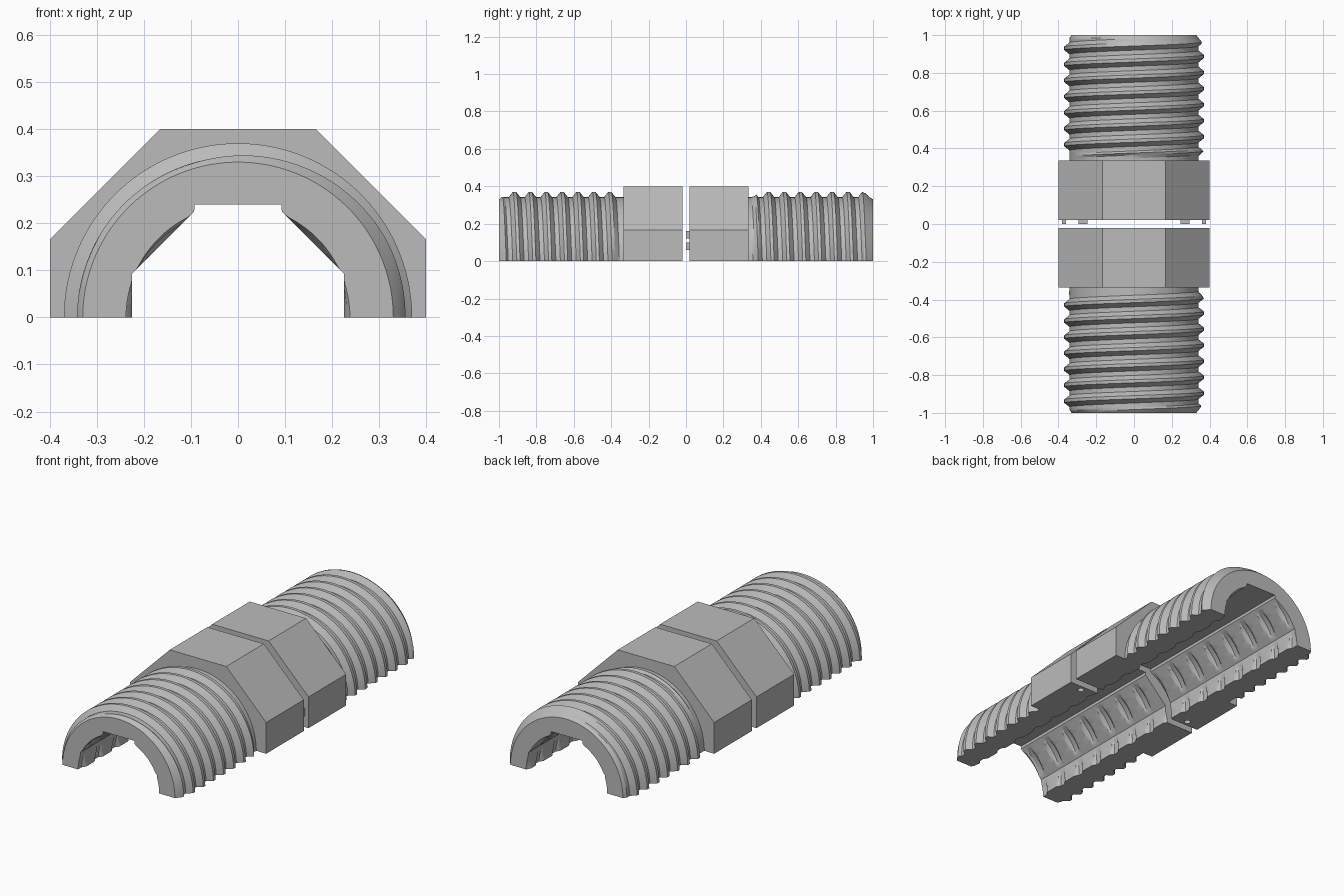
import bpy, bmesh, math

cube = bpy.data.objects.get("Cube")
if cube:
    bpy.data.objects.remove(cube, do_unlink=True)

metal = bpy.data.materials.new("plain grey")
metal.use_nodes = True
metal.diffuse_color = (0.5, 0.5, 0.5, 1)
metal.node_tree.nodes["Principled BSDF"].inputs["Base Color"].default_value = (0.5, 0.5, 0.5, 1)

NUT_END, NUT_START = 0.335, 0.02
THREAD = dict(pitch=0.0849, origin=-0.917, steps=(-0.5, -0.36, -0.23, -0.1, 0.1, 0.23, 0.36))
GROOVE = dict(pitch=0.14, origin=-0.95, steps=(-0.5, -0.25, -0.17, -0.1, 0, 0.1, 0.17, 0.25))

# Angles over the half turn, with extra ones at the corners of the top slot
SLOT = math.atan2(0.24, 0.092)
ANGLES = sorted([math.radians(2.5 * i) for i in range(73)] + [SLOT, math.pi - SLOT])


def helix_shift(helix, a):
    return helix["origin"] - helix["pitch"] * (a / math.tau - 0.25)


def phase(helix, y, a):
    t = (y - helix_shift(helix, a)) / helix["pitch"]
    return abs(t - round(t))


def stations(helix, a, y0, y1):
    """Positions along the axis that follow the helix, clamped to the part."""
    turns = range(-2, int(2.2 / helix["pitch"]) + 3)
    ys = [helix_shift(helix, a) + (k + s) * helix["pitch"] for k in turns for s in helix["steps"]]
    return [min(max(y, y0), y1) for y in [y0 - 1] + ys + [y1 + 1]]


def octagon(apothem, a):
    step = math.pi / 4
    return apothem / math.cos(a - round(a / step) * step)


def thread_radius(y, a):
    t = phase(THREAD, y, a)
    r = 0.37 - 0.028 * min(max((t - 0.1) / 0.26, 0), 1)
    near_end = 0.33 + 0.8 * (1 - abs(y))
    near_nut = 0.342 + max(0, abs(y) - 0.36)
    return min(r, near_end, near_nut)


def bore_radius(y, a):
    if SLOT - 1e-4 <= a <= math.pi - SLOT + 1e-4:
        return 0.24 / math.sin(a)
    t = phase(GROOVE, y, a)
    groove = 0.239 - 0.12 * max(0, t - 0.1)
    mouth = 0.238 - 0.5 * (1 - abs(y))
    return max(octagon(0.225, a), groove, mouth)


def make_object(name, bm):
    mesh = bpy.data.meshes.new(name)
    bm.to_mesh(mesh)
    bm.free()
    mesh.materials.append(metal)
    obj = bpy.data.objects.new(name, mesh)
    bpy.context.collection.objects.link(obj)
    return obj


def activate(obj):
    bpy.ops.object.select_all(action='DESELECT')
    obj.select_set(True)
    bpy.context.view_layer.objects.active = obj


def half_tube(name, y0, y1, outer_radius, outer_stations):
    """Half of a tube: outer skin, bore, two ends and the flat split face."""
    bm = bmesh.new()

    def skin(radius, places):
        cols = []
        for a in ANGLES:
            col = []
            for y in places(a):
                r = radius(y, a)
                col.append(bm.verts.new((r * math.cos(a), y, r * math.sin(a))))
            cols.append(col)
        for c, d in zip(cols, cols[1:]):
            for i in range(len(c) - 1):
                if c[i].co.y != c[i + 1].co.y or d[i].co.y != d[i + 1].co.y:
                    bm.faces.new((c[i], d[i], d[i + 1], c[i + 1]))
        return cols

    def distinct(col):
        keep = [col[0]]
        for v in col[1:]:
            if (v.co - keep[-1].co).length > 1e-5:
                keep.append(v)
        return keep

    outer = skin(outer_radius, outer_stations)
    inner = skin(bore_radius, lambda a: stations(GROOVE, a, y0, y1))
    for end in (0, -1):
        for i in range(len(ANGLES) - 1):
            bm.faces.new((outer[i][end], outer[i + 1][end], inner[i + 1][end], inner[i][end]))
    for side in (0, -1):
        bm.faces.new(distinct(outer[side]) + distinct(inner[side])[::-1])
    bmesh.ops.remove_doubles(bm, verts=bm.verts[:], dist=1e-5)
    bmesh.ops.dissolve_degenerate(bm, edges=bm.edges[:], dist=1e-6)
    bmesh.ops.recalc_face_normals(bm, faces=bm.faces[:])
    obj = make_object(name, bm)
    activate(obj)
    bpy.ops.object.shade_smooth_by_angle(angle=math.radians(20))
    return obj


def drill(obj, x, y):
    """Small blind locating hole in the split face."""
    bpy.ops.mesh.primitive_cylinder_add(vertices=16, radius=0.016, depth=0.08, location=(x, y, 0))
    cutter = bpy.context.object
    cutter.hide_render = True
    activate(obj)
    mod = obj.modifiers.new("locating_hole", 'BOOLEAN')
    mod.operation = 'DIFFERENCE'
    mod.object = cutter
    bpy.ops.object.modifier_apply(modifier=mod.name)
    bpy.data.objects.remove(cutter, do_unlink=True)


# Threaded sleeves and octagonal nuts, front and back
for label, s in (("front", -1), ("back", 1)):
    t0, t1 = sorted((s * NUT_END, s))
    half_tube(label + "_threaded_sleeve", t0, t1, thread_radius,
              lambda a: stations(THREAD, a, t0, t1))
    n0, n1 = sorted((s * NUT_START, s * NUT_END))
    nut = half_tube(label + "_octagonal_nut", n0, n1,
                    lambda y, a: octagon(0.4, a), lambda a: [n0, n1])
    drill(nut, -0.31 * s, 0.05 * s)

# Small spacer pegs on the inner face of the back nut
for side in (-1, 1):
    for x, z, w in ((0.27, 0.14, 0.05), (0.37, 0.08, 0.02)):
        bm = bmesh.new()
        bmesh.ops.create_cube(bm, size=1)
        bmesh.ops.scale(bm, vec=(w, 0.02, 0.04), verts=bm.verts[:])
        bmesh.ops.translate(bm, vec=(side * x, 0.011, z), verts=bm.verts[:])
        make_object("spacer_peg", bm)
